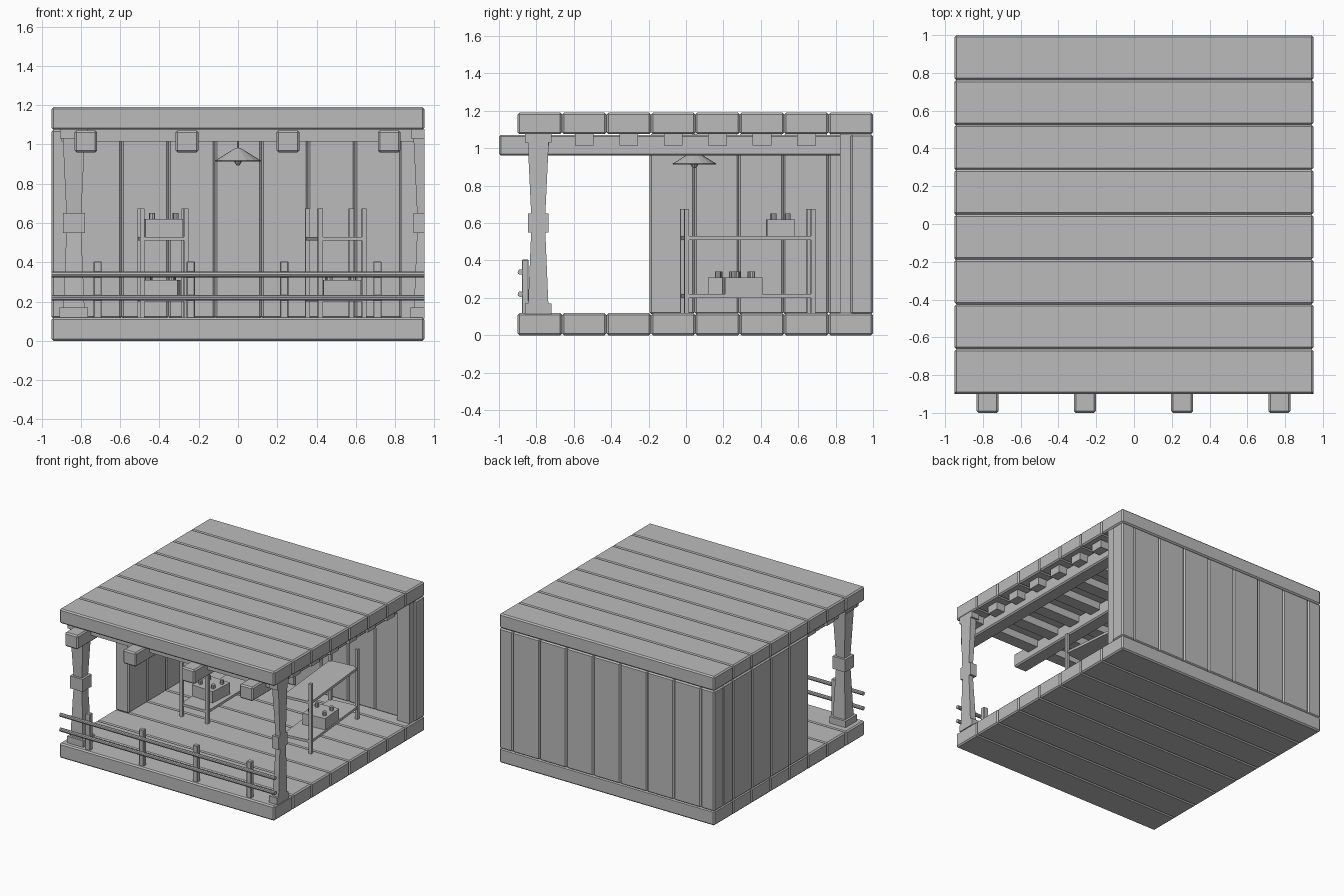
import bpy, bmesh, math
from mathutils import Matrix

cube = bpy.data.objects.get("Cube")
if cube:
    bpy.data.objects.remove(cube, do_unlink=True)

grey = bpy.data.materials.new("plain_grey")
grey.use_nodes = True
grey.diffuse_color = (0.5, 0.5, 0.5, 1)
grey.node_tree.nodes["Principled BSDF"].inputs["Base Color"].default_value = grey.diffuse_color


def finish(name, bm, bevel=0):
    bmesh.ops.recalc_face_normals(bm, faces=bm.faces)
    mesh = bpy.data.meshes.new(name)
    bm.to_mesh(mesh)
    bm.free()
    mesh.materials.append(grey)
    obj = bpy.data.objects.new(name, mesh)
    bpy.context.collection.objects.link(obj)
    if bevel:
        mod = obj.modifiers.new("bevel", "BEVEL")
        mod.width = bevel
        mod.segments = 1
    return obj


def box(name, x, y, z, bevel=0):
    """Box from (low, high) pairs on each axis."""
    bm = bmesh.new()
    bmesh.ops.create_cube(bm, size=1)
    for v in bm.verts:
        v.co = [(a + b) / 2 + c * (b - a) for (a, b), c in zip((x, y, z), v.co)]
    return finish(name, bm, bevel)


def cone(name, at, r1, r2, depth, sides=10, caps=True, axis="Z"):
    bm = bmesh.new()
    bmesh.ops.create_cone(bm, cap_ends=caps, segments=sides, radius1=r1, radius2=r2, depth=depth)
    turn = Matrix.Rotation(math.pi / 2, 4, "Y") if axis == "X" else Matrix()
    bm.transform(Matrix.Translation(at) @ turn)
    return finish(name, bm)


def around(c, half):
    return (c - half, c + half)


SIDE, FRONT, BACK = 0.95, -0.9, 1.0
STEP = (BACK - FRONT) / 8
FLOOR, CEIL, WALL = 0.118, 1.075, 0.12
wall_z = (FLOOR - 0.005, CEIL)

# Floor and roof planks, with a ceiling batten under each roof plank
for i in range(8):
    y = FRONT + i * STEP
    span = (y, y + STEP)
    box("floor_plank", (-SIDE, SIDE), span, (0, FLOOR), 0.01)
    box("roof_plank", (-SIDE, SIDE), span, (CEIL, 1.19), 0.01)
    if i < 7:
        box("ceiling_batten", (-0.9, 0.9), around(y + STEP / 2, 0.05), (1.015, CEIL + 0.005))

# Back wall with narrow corner planks
inner = SIDE - WALL
for i in range(7):
    x = -inner + i * STEP
    box("back_wall_plank", (x, x + STEP), (BACK - WALL, BACK), wall_z, 0.01)
for side, x in (("right", -SIDE), ("left", inner)):
    box(side + "_corner_plank", (x, x + WALL), (BACK - WALL, BACK), wall_z, 0.01)
box("left_corner_post", (inner, SIDE - 0.01), (0.823, 0.885), wall_z)

# Right side wall
edges = [-0.195, 0.045, 0.282, 0.52, 0.762, 0.885]
for a, b in zip(edges, edges[1:]):
    box("right_wall_plank", (-SIDE, -inner), (a, b), wall_z, 0.01)

# Long roof beams
for x in (-0.775, -0.26, 0.255, 0.77):
    box("roof_beam", around(x, 0.058), (-1, BACK - WALL), (0.96, 1.072), 0.01)


# Front posts: stacked square sections, the left one halved at the edge
def porch_post(name, x, y):
    profile = [(0.115, 0.072), (0.17, 0.072), (0.17, 0.054), (0.55, 0.038), (0.55, 0.056),
               (0.65, 0.056), (0.65, 0.038), (1.03, 0.056), (1.03, 0.07), (1.08, 0.07)]
    bm = bmesh.new()
    rings = []
    for z, r in profile:
        rings.append([bm.verts.new((min(x + a * r, SIDE), y + b * r, z))
                      for a, b in ((-1, -1), (1, -1), (1, 1), (-1, 1))])
    for low, high in zip(rings, rings[1:]):
        for k in range(4):
            n = (k + 1) % 4
            bm.faces.new((low[k], low[n], high[n], high[k]))
    bm.faces.new(rings[0])
    bm.faces.new(rings[-1])
    finish(name, bm)


porch_post("right_front_post", -0.836, -0.79)
porch_post("left_front_post", SIDE, -0.79)

# Railing
for x in (-0.715, -0.24, 0.235, 0.71):
    box("railing_post", around(x, 0.021), (-0.878, -0.842), (FLOOR - 0.005, 0.405), 0.004)
for z in (0.338, 0.22):
    cone("railing_bar", (0, -0.885, z), 0.015, 0.015, 2 * SIDE, axis="X")


# Shelf units, built upright at the origin and then turned into place
def place(parts, x, y, angle):
    for obj in parts:
        obj.data.transform(Matrix.Translation((x, y, 0)) @ Matrix.Rotation(math.radians(angle), 4, "Z"))


def shelf_unit(x, y, angle):
    parts = []
    for sx in (-1, 1):
        for sy in (-1, 1):
            parts.append(box("shelf_leg", around(sx * 0.112, 0.012), around(sy * 0.34, 0.012),
                             (FLOOR - 0.005, 0.675)))
    for z in (0.2, 0.51):
        parts.append(box("shelf_board", around(0, 0.118), around(0, 0.345), (z, z + 0.02)))
    place(parts, x, y, angle)


def crate(x, y, z, angle, length):
    parts = [box("crate", around(0, 0.095), around(0, length / 2), (z, z + 0.09))]
    for sx in (-0.06, 0.06):
        for sy in (-0.25, 0.25):
            parts.append(cone("bottle_top", (sx, sy * length, z + 0.095), 0.015, 0.015, 0.05, 8))
    place(parts, x, y, angle)


shelf_unit(-0.382, 0.33, 1)
shelf_unit(0.498, 0.33, 5.5)
crate(-0.378, 0.505, 0.53, 2, 0.15)
crate(-0.395, 0.225, 0.22, -4, 0.2)
crate(0.522, 0.3, 0.22, 5, 0.2)

# Hanging lamp
LAMP_Y = 0.045
shade = cone("lamp_shade", (0, LAMP_Y, 0.95), 0.117, 0.012, 0.065, 16, caps=False)
shade.modifiers.new("thickness", "SOLIDIFY").thickness = 0.004
cone("lamp_cord", (0, LAMP_Y, 1.03), 0.006, 0.006, 0.1, 6)
cone("lamp_socket", (0, LAMP_Y, 0.945), 0.014, 0.014, 0.06, 8)
cone("lamp_bulb", (0, LAMP_Y, 0.907), 0.008, 0.025, 0.026, 8)
